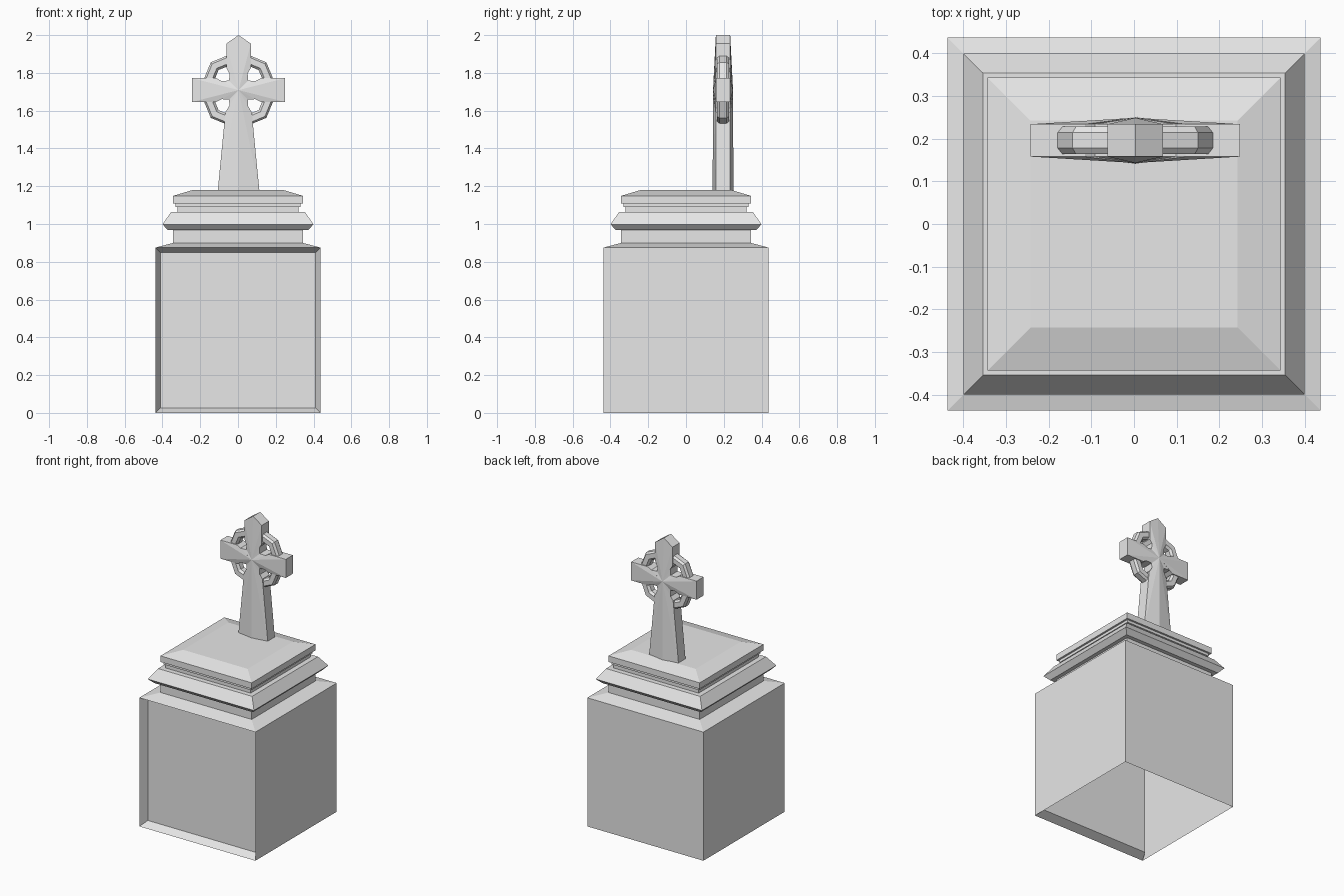
import bpy, bmesh, math
from mathutils import Matrix

old = bpy.data.objects.get("Cube")
if old:
    bpy.data.objects.remove(old, do_unlink=True)

stone = bpy.data.materials.new("grey stone")
stone.use_nodes = True
GREY = (0.8, 0.8, 0.8, 1)
stone.diffuse_color = GREY
stone.node_tree.nodes["Principled BSDF"].inputs["Base Color"].default_value = GREY


def finish(name, bm):
    mesh = bpy.data.meshes.new(name)
    bm.normal_update()
    bm.to_mesh(mesh)
    bm.free()
    mesh.materials.append(stone)
    obj = bpy.data.objects.new(name, mesh)
    bpy.context.collection.objects.link(obj)
    return obj


def lathe(profile, sides, start, scale=1.0, closed=False):
    """Turn (radius, height) points around z; returns the bmesh and its rings."""
    bm = bmesh.new()
    rings = []
    for r, z in profile:
        angles = [start + math.tau * i / sides for i in range(sides)]
        rings.append([bm.verts.new((r * scale * math.cos(a), r * scale * math.sin(a), z))
                      for a in angles])
    pairs = list(zip(rings, rings[1:]))
    if closed:
        pairs.append((rings[-1], rings[0]))
    for low, high in pairs:
        for i in range(sides):
            k = (i + 1) % sides
            bm.faces.new((low[i], low[k], high[k], high[i]))
    return bm, rings


# Square plinth with stepped mouldings, open underneath
steps = [(0.437, 0), (0.437, 0.875), (0.343, 0.9), (0.343, 0.967), (0.37, 0.967),
         (0.4, 0.998), (0.354, 1.064), (0.32, 1.064), (0.32, 1.09), (0.33, 1.09),
         (0.33, 1.108), (0.343, 1.108), (0.343, 1.149), (0.243, 1.179)]
bm, rings = lathe(steps, 4, math.pi / 4, math.sqrt(2))
bm.faces.new(rings[-1])

# Sunken panel in the front of the plinth
bm.normal_update()
front = max((f for f in bm.faces if f.normal.y < -0.9), key=lambda f: f.calc_area())
bmesh.ops.inset_individual(bm, faces=[front], thickness=0.037, depth=0)
bmesh.ops.translate(bm, verts=front.verts, vec=(0, 0.055, 0))
finish("plinth", bm)

CX, CY, CZ = 0.003, 0.196, 1.709
BASE = 1.178 - CZ

# Cross outline: right half from foot to tip, then mirrored
half = [(0.11, BASE), (0.07, -0.118), (0.048, -0.095), (0.05, -0.05), (0.095, -0.048),
        (0.118, -0.063), (0.246, -0.063), (0.246, 0), (0.246, 0.063), (0.118, 0.063),
        (0.095, 0.048), (0.05, 0.05), (0.048, 0.095), (0.065, 0.118), (0.065, 0.246)]
outline = [(0, BASE)] + half + [(0, 2 - CZ)] + [(-x, z) for x, z in reversed(half)]

# Both faces rise to a ridge that meets at the crossing
bm = bmesh.new()
count = len(outline)
sheets = []
for side in (-1, 1):
    hub = bm.verts.new((CX, CY + side * 0.053, CZ))
    rim = [bm.verts.new((CX + x, CY + side * (0.055 if i == 0 else 0.038), CZ + z))
           for i, (x, z) in enumerate(outline)]
    sheets.append(rim)
    for i in range(count):
        a, b = rim[i], rim[(i + 1) % count]
        bm.faces.new((hub, a, b) if side < 0 else (hub, b, a))
near, far = sheets
for i in range(1, count - 1):
    bm.faces.new((near[i], far[i], far[i + 1], near[i + 1]))
finish("cross", bm)

# Eight-sided ring with chamfered edges around the crossing
section = [(0.15, -0.018), (0.163, -0.032), (0.197, -0.032), (0.208, -0.018),
           (0.208, 0.018), (0.197, 0.032), (0.163, 0.032), (0.15, 0.018)]
bm, rings = lathe(section, 8, 0, closed=True)
bm.transform(Matrix.Translation((CX, CY, CZ)) @ Matrix.Rotation(math.pi / 2, 4, 'X'))
finish("cross_ring", bm)
